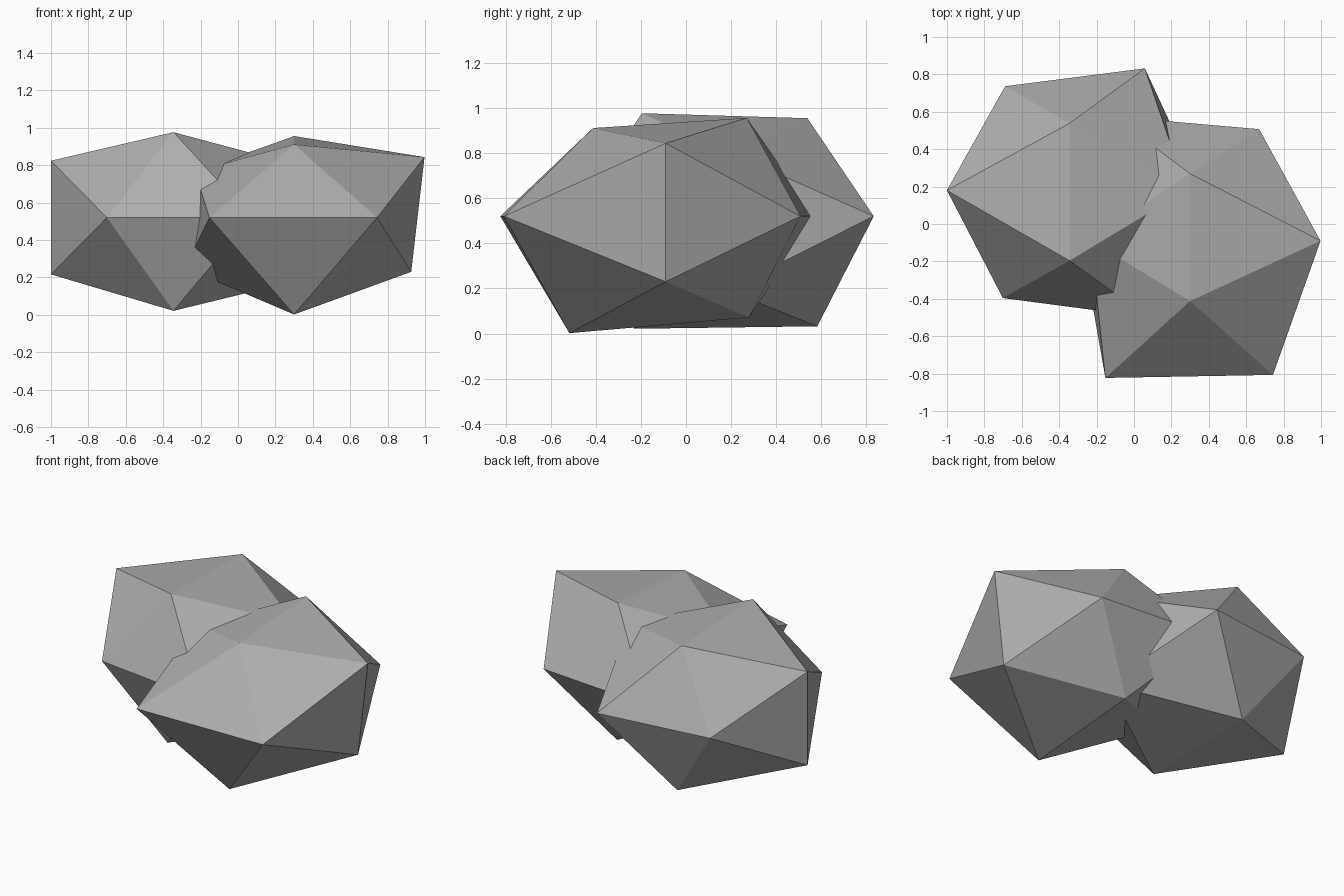
import bpy, bmesh, math
from mathutils import Vector

if "Cube" in bpy.data.objects:
    bpy.data.objects.remove(bpy.data.objects["Cube"])

PHI = (1 + math.sqrt(5)) / 2
FLATTEN = 0.75  # the rocks are squashed vertically

stone = bpy.data.materials.new("stone grey")
stone.diffuse_color = (0.42, 0.42, 0.42, 1)
stone.use_nodes = True
stone.node_tree.nodes["Principled BSDF"].inputs["Base Color"].default_value = stone.diffuse_color


def make_rock(name, center, radii):
    """Icosahedron whose 12 corners are pushed in or out by their own radius."""
    signs = [(a, b) for a in (-1, 1) for b in (-1, 1)]
    corners = [Vector((a, b * PHI, 0)) for a, b in signs]
    corners += [Vector((0, a, b * PHI)) for a, b in signs]
    corners += [Vector((a * PHI, 0, b)) for a, b in signs]

    bm = bmesh.new()
    verts = [bm.verts.new(c) for c in corners]
    bmesh.ops.convex_hull(bm, input=verts)
    for v, r in zip(verts, radii):
        v.co *= r
        v.co.z *= FLATTEN
    bmesh.ops.recalc_face_normals(bm, faces=bm.faces)

    mesh = bpy.data.meshes.new(name)
    bm.to_mesh(mesh)
    bm.free()
    mesh.materials.append(stone)
    rock = bpy.data.objects.new(name, mesh)
    rock.location = center
    bpy.context.collection.objects.link(rock)


# back left rock (radii: side corners, top/bottom corners, end corners)
make_rock("left_rock", (-0.345, 0.18, 0.52),
          (0.356, 0.344, 0.419, 0.403,
           0.411, 0.376, 0.402, 0.358,
           0.405, 0.405, 0.436, 0.386))

# front right rock
make_rock("right_rock", (0.30, -0.09, 0.52),
          (0.453, 0.411, 0.443, 0.369,
           0.427, 0.322, 0.370, 0.359,
           0.360, 0.328, 0.387, 0.431))
